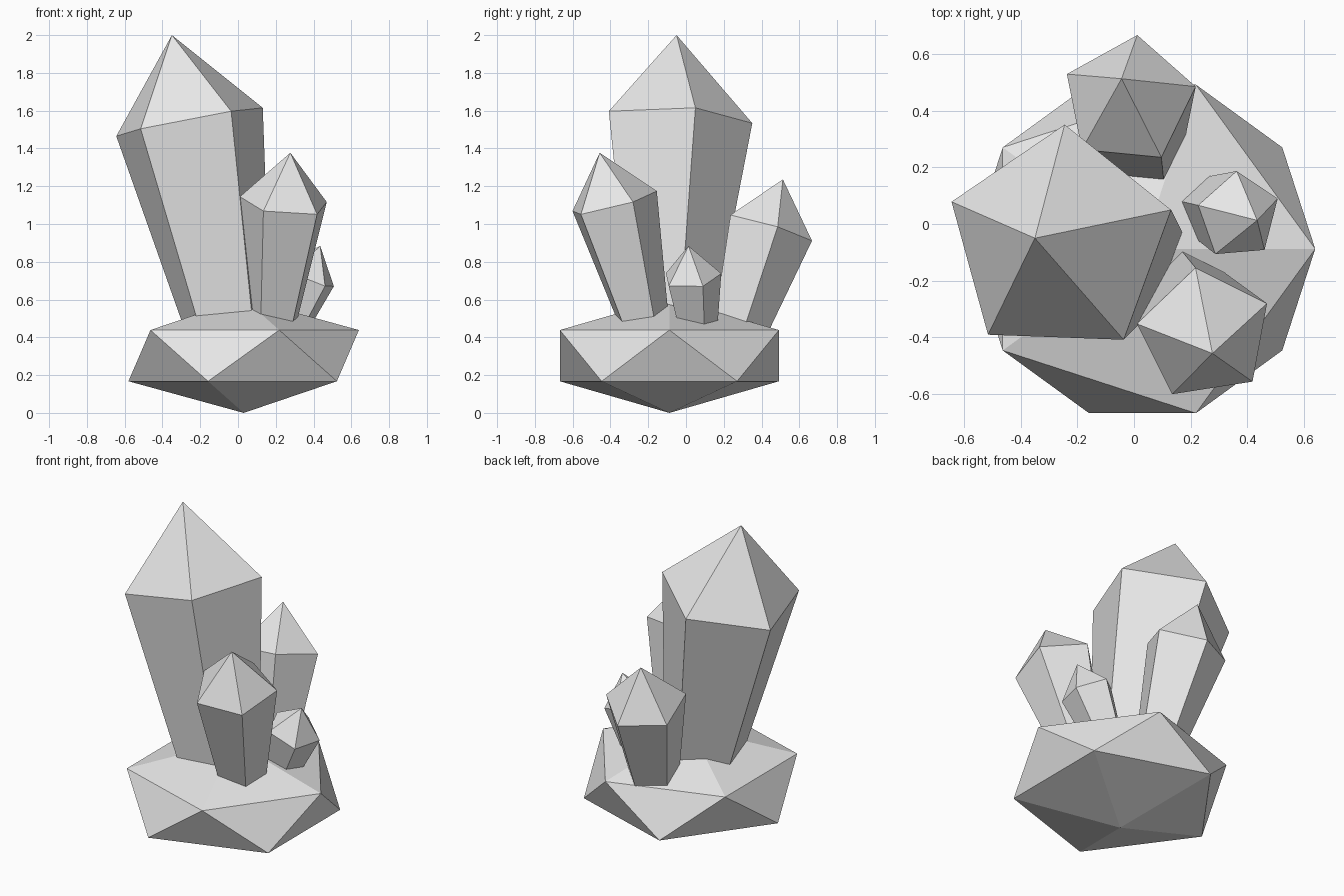
import bpy
import bmesh
from mathutils import Vector, Quaternion
from math import tau

cube = bpy.data.objects.get("Cube")
if cube:
    bpy.data.objects.remove(cube, do_unlink=True)

SIDES = 5
BODY_LENGTH = 3.0   # body length in shoulder radii
FOOT_SCALE = 0.52   # foot radius in shoulder radii

# Single stone colour
stone = bpy.data.materials.new("pale_grey_stone")
stone.use_nodes = True
GREY = (0.8, 0.8, 0.8, 1)
stone.diffuse_color = GREY
stone.node_tree.nodes["Principled BSDF"].inputs["Base Color"].default_value = GREY


def finish(bm, name):
    """Turn a bmesh into a flat-shaded object."""
    bmesh.ops.recalc_face_normals(bm, faces=bm.faces[:])
    mesh = bpy.data.meshes.new(name)
    bm.to_mesh(mesh)
    bm.free()
    mesh.materials.append(stone)
    obj = bpy.data.objects.new(name, mesh)
    bpy.context.collection.objects.link(obj)
    return obj


def crystal(name, tip, centre, corner):
    """Leaning five-sided crystal: tip, shoulder centre and one shoulder corner."""
    tip, centre, corner = Vector(tip), Vector(centre), Vector(corner)
    axis = (tip - centre).normalized()
    spoke = corner - centre
    radius = spoke.length
    spoke = (spoke - axis * spoke.dot(axis)).normalized() * radius
    foot_centre = centre - axis * radius * BODY_LENGTH
    bm = bmesh.new()
    top = bm.verts.new(tip)
    shoulder, foot = [], []
    for i in range(SIDES):
        arm = Quaternion(axis, tau * i / SIDES) @ spoke
        shoulder.append(bm.verts.new(centre + arm))
        foot.append(bm.verts.new(foot_centre + arm * FOOT_SCALE))
    for i in range(SIDES):
        j = (i + 1) % SIDES
        bm.faces.new((foot[i], foot[j], shoulder[j], shoulder[i]))
        bm.faces.new((shoulder[i], shoulder[j], top))
    bm.faces.new(foot[::-1])
    return finish(bm, name)


# Squashed twenty-sided rock
bm = bmesh.new()
bmesh.ops.create_icosphere(bm, subdivisions=1, radius=1)
bmesh.ops.scale(bm, vec=(0.682, 0.682, 0.303), verts=bm.verts[:])
bmesh.ops.translate(bm, vec=(0.03, -0.088, 0.303), verts=bm.verts[:])
finish(bm, "base_rock")

# Crystals growing out of the rock
crystal("large_crystal", (-0.35, -0.05, 2), (-0.262, -0.064, 1.543), (0.13, 0.05, 1.62))
crystal("front_crystal", (0.277, -0.457, 1.377), (0.25, -0.389, 1.111), (0.217, -0.154, 1.172))
crystal("back_crystal", (-0.044, 0.513, 1.236), (-0.019, 0.436, 0.977), (0.012, 0.666, 0.908))
crystal("small_crystal", (0.435, 0.013, 0.884), (0.369, 0.029, 0.72), (0.506, 0.09, 0.667))
